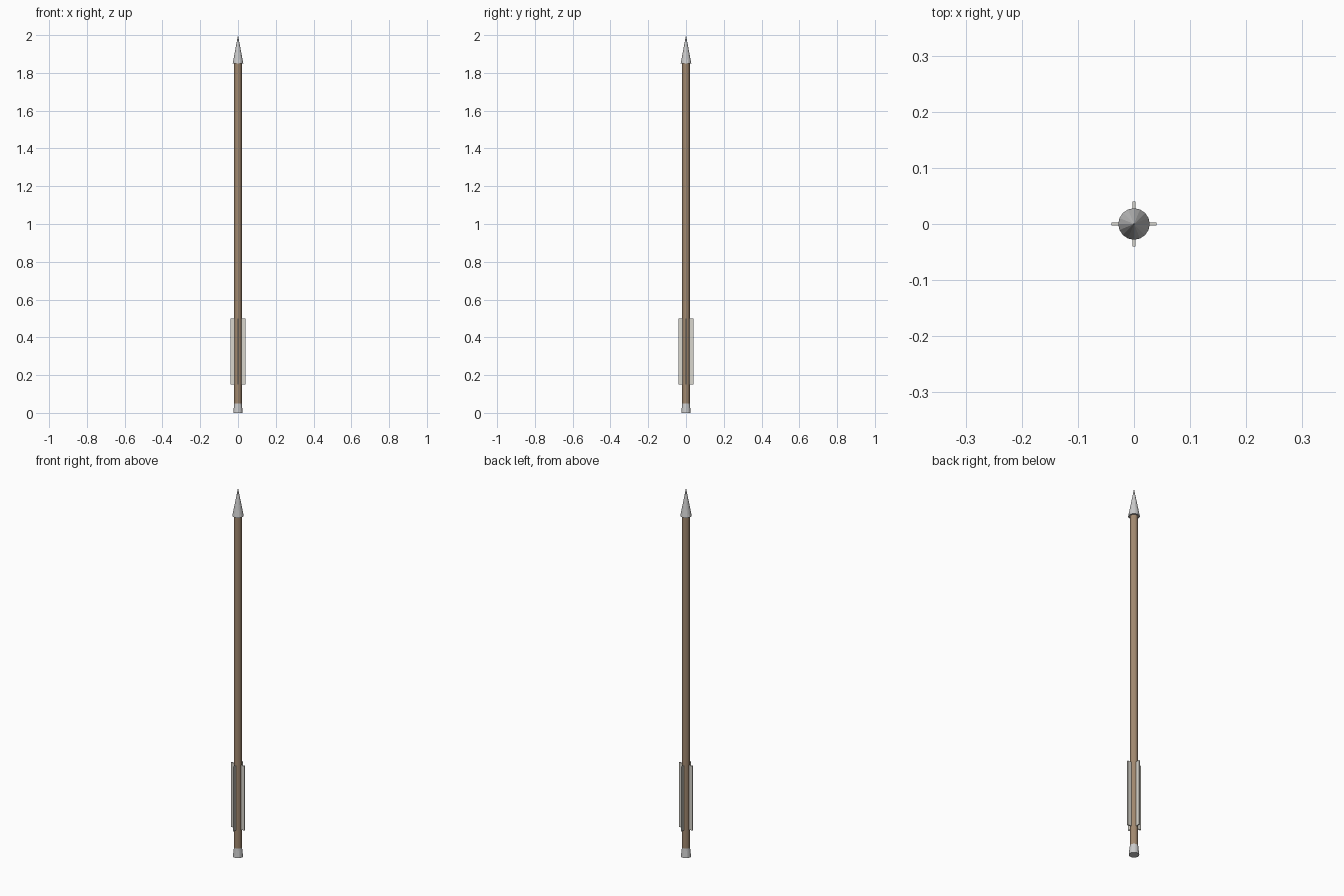
import bpy
from math import pi, cos, sin

if "Cube" in bpy.data.objects:
    bpy.data.objects.remove(bpy.data.objects["Cube"])


def material(name, colour):
    m = bpy.data.materials.new(name)
    m.diffuse_color = colour
    m.use_nodes = True
    m.node_tree.nodes["Principled BSDF"].inputs["Base Color"].default_value = m.diffuse_color
    return m


wood = material("wood", (0.36, 0.25, 0.16, 1))
feather = material("feather", (0.7, 0.68, 0.62, 1))


def tapered(name, r_low, r_high, z0, z1, mat=None):
    bpy.ops.mesh.primitive_cone_add(vertices=16, radius1=r_low, radius2=r_high,
                                    depth=z1 - z0, location=(0, 0, (z0 + z1) / 2))
    ob = bpy.context.object
    ob.name = name
    if mat:
        ob.data.materials.append(mat)
    return ob


# Shaft, pointed head and flared nock
tapered("shaft", 0.02, 0.02, 0.05, 1.85, wood)
tapered("arrow_head", 0.028, 0, 1.85, 2.0)
tapered("nock", 0.025, 0.02, 0, 0.05)

# Four thin fletching vanes set into the shaft
r_in, r_out, z0, z1 = 0.015, 0.04, 0.15, 0.5
for i in range(4):
    a = i * pi / 2
    r = (r_in + r_out) / 2
    bpy.ops.mesh.primitive_cube_add(size=1, rotation=(0, 0, a),
                                    location=(r * cos(a), r * sin(a), (z0 + z1) / 2))
    ob = bpy.context.object
    ob.name = f"fletching_{i + 1}"
    ob.scale = (r_out - r_in, 0.006, z1 - z0)
    ob.data.materials.append(feather)
